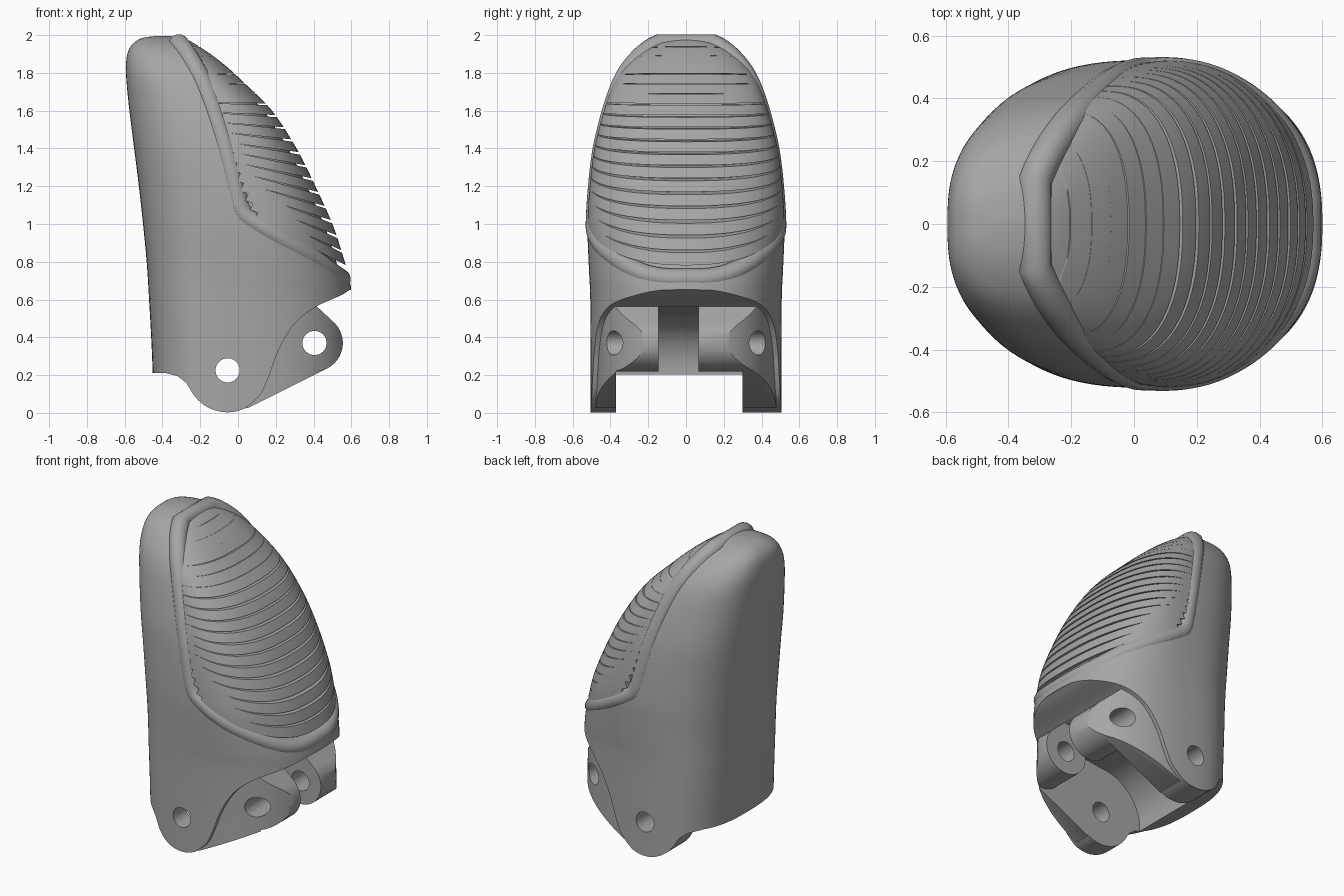
import bpy, bmesh, math
from mathutils import Vector

cube = bpy.data.objects.get("Cube")
if cube:
    bpy.data.objects.remove(cube)

grey = bpy.data.materials.new("mid grey")
grey.use_nodes = True
grey.diffuse_color = (0.38, 0.38, 0.38, 1)
grey.node_tree.nodes["Principled BSDF"].inputs["Base Color"].default_value = (0.38, 0.38, 0.38, 1)

# Body stations: height, back x, front x, widest x, half width
STATIONS = [Vector(r) for r in (
    (-0.05, -.445, .62, -.02, .505), (.3, -.455, .62, -.02, .505),
    (.6, -.471, .605, 0, .507), (.72, -.478, .587, .03, .512),
    (.85, -.488, .55, .06, .518), (1.0, -.503, .5, .08, .522),
    (1.2, -.525, .41, .06, .51), (1.4, -.55, .31, 0, .485),
    (1.6, -.575, .18, -.08, .435), (1.75, -.59, .03, -.18, .38),
    (1.85, -.593, -.08, -.26, .315), (1.93, -.575, -.19, -.33, .23),
    (1.98, -.52, -.28, -.38, .12), (1.995, -.44, -.36, -.4, .02))]
BACK_POWER, FRONT_POWER = 2.8, 2.4


def smooth_path(points, steps):
    """Catmull-Rom through points of any dimension."""
    out = []
    for i in range(len(points) - 1):
        b, c = points[i], points[i + 1]
        a, d = points[max(i - 1, 0)], points[min(i + 2, len(points) - 1)]
        for k in range(steps):
            t = k / steps
            out.append(b + (c - a) * (t / 2) + (a * 2 - b * 5 + c * 4 - d) * (t * t / 2)
                       + (b * 3 - a - c * 3 + d) * (t ** 3 / 2))
    return out + [points[-1]]


def along(points, count):
    """Evenly spaced points on a polyline."""
    lengths = [(q - p).length for p, q in zip(points, points[1:])]
    out = []
    for i in range(count):
        s, k = sum(lengths) * i / (count - 1), 0
        while k < len(lengths) - 1 and s > lengths[k]:
            s -= lengths[k]
            k += 1
        out.append(points[k].lerp(points[k + 1], s / lengths[k]))
    return out


ROWS = smooth_path(STATIONS, 5)


def rim_point(x, z, sink):
    """Point just under the body surface, on the left side."""
    k = 0
    while k < len(ROWS) - 2 and ROWS[k + 1][0] < z:
        k += 1
    a, b = ROWS[k], ROWS[k + 1]
    r = a.lerp(b, min((z - a[0]) / (b[0] - a[0]), 1))
    end, p = (r[2], FRONT_POWER) if x > r[3] else (r[1], BACK_POWER)
    u = abs((x - r[3]) / (end - r[3]))
    if u >= 1:
        return None
    point = Vector((x, r[4] * (1 - u ** p) ** (1 / p), z))
    return point + (Vector((r[3], 0, z)) - point).normalized() * sink


def finish(bm, name):
    bmesh.ops.recalc_face_normals(bm, faces=bm.faces)
    mesh = bpy.data.meshes.new(name)
    bm.to_mesh(mesh)
    bm.free()
    mesh.materials.append(grey)
    obj = bpy.data.objects.new(name, mesh)
    bpy.context.collection.objects.link(obj)
    return obj


def loft(rows, inset_x=0.0, inset_y=0.0, sides=112):
    bm = bmesh.new()
    rings = []
    for z, back, front, mid, half in rows:
        ring = []
        for k in range(sides):
            t = 2 * math.pi * (k + .5) / sides
            c, s = math.cos(t), math.sin(t)
            p = FRONT_POWER if c > 0 else BACK_POWER
            reach = max((front - mid if c > 0 else mid - back) - inset_x, .005)
            x = mid + math.copysign(reach * abs(c) ** (2 / p), c)
            y = math.copysign(max(half - inset_y, .005) * abs(s) ** (2 / p), s)
            ring.append(bm.verts.new((x, y, z)))
        rings.append(ring)
    for lo, hi in zip(rings, rings[1:]):
        for k in range(sides):
            n = (k + 1) % sides
            bm.faces.new((lo[k], lo[n], hi[n], hi[k]))
    bm.faces.new(rings[0])
    bm.faces.new(rings[-1])
    return bm


def prism(name, outline, y0, y1):
    """Side outline (x, z) swept across y."""
    bm = bmesh.new()
    a = [bm.verts.new((p[0], y0, p[1])) for p in outline]
    b = [bm.verts.new((p[0], y1, p[1])) for p in outline]
    bm.faces.new(a)
    bm.faces.new(b)
    for k in range(len(a)):
        n = (k + 1) % len(a)
        bm.faces.new((a[k], a[n], b[n], b[k]))
    return finish(bm, name)


def arc(cx, cz, r, start, end, count):
    angles = [math.radians(start + (end - start) * k / (count - 1)) for k in range(count)]
    return [Vector((cx + r * math.cos(t), cz + r * math.sin(t))) for t in angles]


def boolean(obj, cutter, operation="DIFFERENCE"):
    mod = obj.modifiers.new("cut", "BOOLEAN")
    mod.operation, mod.solver, mod.object = operation, "EXACT", cutter
    bpy.context.view_layer.objects.active = obj
    bpy.ops.object.modifier_apply(modifier=mod.name)
    bpy.data.objects.remove(cutter)


def activate(obj):
    bpy.ops.object.select_all(action="DESELECT")
    obj.select_set(True)
    bpy.context.view_layer.objects.active = obj


def shade(obj):
    activate(obj)
    bpy.ops.object.shade_smooth_by_angle(angle=math.radians(32))


def path(*points):
    return [Vector(p) for p in points]


PIVOT, LUG = (-.055, .225), (.405, .37)


def drill(obj, centre):
    boolean(obj, prism("hole_cutter", arc(*centre, .064, 0, 351, 40), -.8, .8))


# Shell: lofted body, trimmed below, hollowed for the hinge, opened for the pad
seam = smooth_path(path((-.36, 2.03), (-.27, 1.9), (-.18, 1.72), (-.08, 1.42), (-.02, 1.18),
                        (.02, 1.06), (.1, 1.0), (.26, .91), (.42, .82), (.55, .73), (.64, .68)), 12)
shell = finish(loft(ROWS), "shell")
front_edge = smooth_path(path((.04, .025), (.12, .1), (.17, .21), (.21, .32), (.29, .46),
                              (.4, .555), (.54, .62), (.59, .65)), 5)
underside = (path((-.9, .21), (-.38, .21), (-.32, .195), (-.275, .16))
             + arc(*PIVOT, .222, 205, 285, 16) + front_edge
             + path((.9, .72), (.9, -.4), (-.9, -.4)))
boolean(shell, prism("underside_cutter", underside, -.8, .8))
hollow = path((.9, -.3), (-.355, -.3)) + arc(*PIVOT, .3, 180, 90, 16) + path((.2, .56), (.9, .56))
boolean(shell, prism("hinge_cutter", hollow, -.37, .30))
boolean(shell, prism("pad_cutter", seam + path((.9, .68), (.9, 2.2), (-.36, 2.2)), -.8, .8))
drill(shell, PIVOT)
shade(shell)

# Pad core showing at the bottom of the grooves
core = finish(loft([r for r in ROWS if .67 < r[0] < 1.98], .045, .02), "pad_core")
shade(core)

# Pad ribs: tilted slices of the body, fanned from the seam to the front face
inner = along(path((-.3, 1.955), (-.15, 1.7), (-.04, 1.4), (.02, 1.2), (.1, 1.05)), 19)
outer = along(path((-.25, 1.96), (-.05, 1.82), (.15, 1.65), (.3, 1.45), (.42, 1.24),
                   (.51, 1.03), (.57, .81)), 19)
for number, (a, b) in enumerate(zip(inner, outer), 1):
    d = (b - a).normalized()
    n = Vector((-d.y, d.x))
    bm = loft(ROWS)
    for point, away in ((a, -d), (b + n * .025, n), (b - n * .025, -n)):
        cut = bmesh.ops.bisect_plane(bm, geom=bm.verts[:] + bm.edges[:] + bm.faces[:], dist=1e-6,
                                     plane_co=(point.x, 0, point.y), plane_no=(away.x, 0, away.y),
                                     clear_outer=True)
        edges = [e for e in cut["geom_cut"] if isinstance(e, bmesh.types.BMEdge)]
        bmesh.ops.edgeloop_fill(bm, edges=edges)
    shade(finish(bm, f"pad_rib_{number}"))

# Soft raised rim following the seam around the pad
edge = [rim_point(p.x, p.y, .045) for p in seam if p.y < 1.96]
edge = [p for p in edge if p and p.y > .03]
loop = edge + [Vector((p.x, -p.y, p.z)) for p in reversed(edge)]
curve = bpy.data.curves.new("pad_rim", "CURVE")
curve.dimensions = "3D"
curve.bevel_depth, curve.bevel_resolution = .055, 5
spline = curve.splines.new("POLY")
spline.points.add(len(loop) - 1)
for point, co in zip(spline.points, loop):
    point.co = (*co, 1)
spline.use_cyclic_u = True
curve.materials.append(grey)
rim = bpy.data.objects.new("pad_rim", curve)
bpy.context.collection.objects.link(rim)
activate(rim)
bpy.ops.object.convert(target="MESH")
shade(rim)

# Hinge arms inside the shell, following its curve
lower_rows = [r for r in ROWS if r[0] < .75]
arm_outline = (path((-.08, .03), (.05, .025)) + arc(*LUG, .15, -62, 50, 18)
               + path((.41, .57), (.2, .58), (-.1, .4)))
arms = finish(loft(lower_rows, .025, .025), "hinge_arms")
boolean(arms, prism("outline_cutter", arm_outline, -.8, .8), "INTERSECT")
boolean(arms, prism("hinge_cutter", path((-.3, -.1), (.9, -.1), (.9, .7), (-.3, .7)), -.37, .30))
drill(arms, PIVOT)
drill(arms, LUG)
shade(arms)

# Thick lugs reaching inward from the arms, with a gap between them
head_outline = arc(*LUG, .15, -180, 50, 36) + path((.41, .57), (.255, .57))
lugs = finish(loft(lower_rows, .025, .025), "hinge_lugs")
boolean(lugs, prism("outline_cutter", head_outline, -.38, .31), "INTERSECT")
boolean(lugs, prism("gap_cutter", path((.1, .1), (.7, .1), (.7, .7), (.1, .7)), -.145, .065))
drill(lugs, LUG)
shade(lugs)
